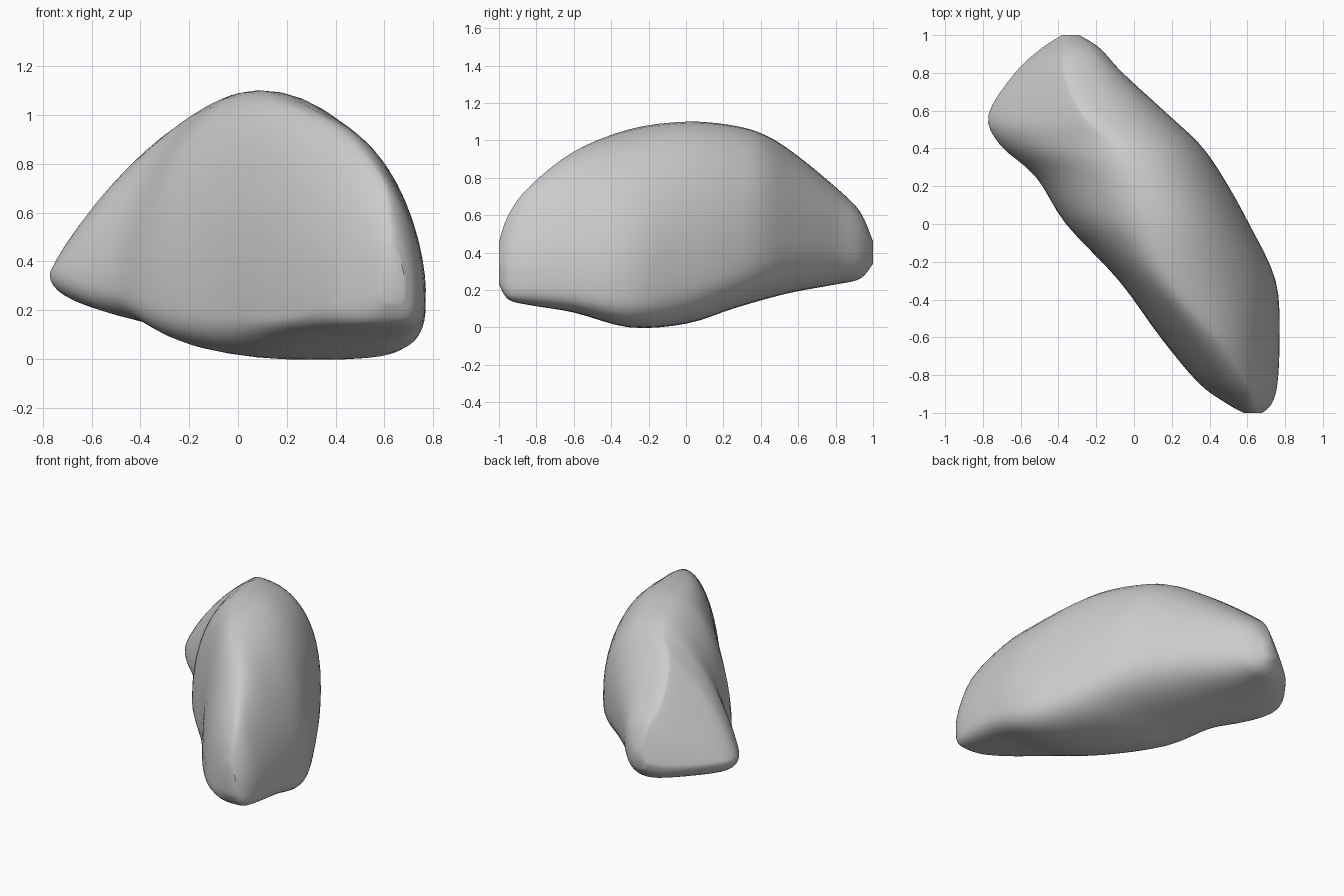
import bpy, bmesh, math

cube = bpy.data.objects.get("Cube")
if cube:
    bpy.data.objects.remove(cube)

# Stone sections: y, left x, right x, ridge x, ridge z, underside z, left bulge z, right bulge z
SECTIONS = [
    (-1.0, .58, .68, .63, .46, .23, .32, .34),
    (-.95, .49, .73, .62, .6, .15, .26, .3),
    (-.84, .34, .76, .58, .75, .12, .22, .3),
    (-.6, .14, .77, .42, .94, .08, .18, .28),
    (-.3, -.08, .75, .19, 1.06, 0, .2, .26),
    (0, -.36, .61, .1, 1.1, .02, .24, .3),
    (.25, -.52, .47, -.01, 1.08, .1, .3, .37),
    (.42, -.71, .35, -.1, 1.03, .15, .34, .43),
    (.58, -.77, .18, -.27, .93, .19, .35, .46),
    (.8, -.63, -.06, -.37, .75, .23, .36, .46),
    (.93, -.49, -.18, -.36, .62, .26, .37, .43),
    (1.0, -.38, -.29, -.34, .46, .34, .39, .41),
]
STEPS = 4      # rings between neighbouring sections
SIDES = 48     # points around each ring


def spline(a, b, c, d, t):
    """Smooth blend from b to c."""
    return b + .5 * t * (c - a + t * (2 * a - 5 * b + 4 * c - d + t * (3 * (b - c) + d - a)))


def power(value, exponent):
    return math.copysign(abs(value) ** exponent, value)


def fullness(y, is_top, is_right):
    """Roundness of one quarter: near 1 is a straight slope, above 2 is boxy."""
    if is_top:
        return 2.05 + .6 * y if is_right else max(1.12, 2 - 1.5 * max(y, 0))
    return 3.4 - 1.2 * y if is_right else 2.4 - .4 * y


def ring_points(section):
    """Closed outline with separate curvature on each quarter."""
    y, left, right, ridge, top, under, left_z, right_z = section
    keel = (left + right) / 2
    for i in range(SIDES):
        angle = math.tau * i / SIDES
        c, s = math.cos(angle), math.sin(angle)
        exponent = 2 / fullness(y, s > 0, c > 0)
        c, s = power(c, exponent), power(s, exponent)
        centre = ridge if s > 0 else keel
        side, side_z = (right, right_z) if c > 0 else (left, left_z)
        end_z = top if s > 0 else under
        yield (centre + (side - centre) * abs(c), y, side_z + (end_z - side_z) * abs(s))


# Stone body
bm = bmesh.new()
rings = []
last = len(SECTIONS) - 1
for k in range(last):
    near = [SECTIONS[min(max(k + j, 0), last)] for j in (-1, 0, 1, 2)]
    for step in range(STEPS + (k == last - 1)):
        section = [spline(*values, step / STEPS) for values in zip(*near)]
        rings.append([bm.verts.new(p) for p in ring_points(section)])

for lower, upper in zip(rings, rings[1:]):
    for i in range(SIDES):
        j = (i + 1) % SIDES
        bm.faces.new((lower[i], lower[j], upper[j], upper[i]))
bm.faces.new(rings[0])
bm.faces.new(rings[-1])
bmesh.ops.recalc_face_normals(bm, faces=bm.faces)

mesh = bpy.data.meshes.new("stone")
bm.to_mesh(mesh)
bm.free()
stone = bpy.data.objects.new("stone", mesh)
bpy.context.collection.objects.link(stone)

# Plain grey stone colour
grey = bpy.data.materials.new("stone grey")
grey.use_nodes = True
colour = (.6, .6, .6, 1)
grey.diffuse_color = colour
grey.node_tree.nodes["Principled BSDF"].inputs["Base Color"].default_value = colour
mesh.materials.append(grey)

# Soft shading with sharp breaks kept
bpy.context.view_layer.objects.active = stone
stone.select_set(True)
bpy.ops.object.shade_smooth_by_angle(angle=math.radians(40))
